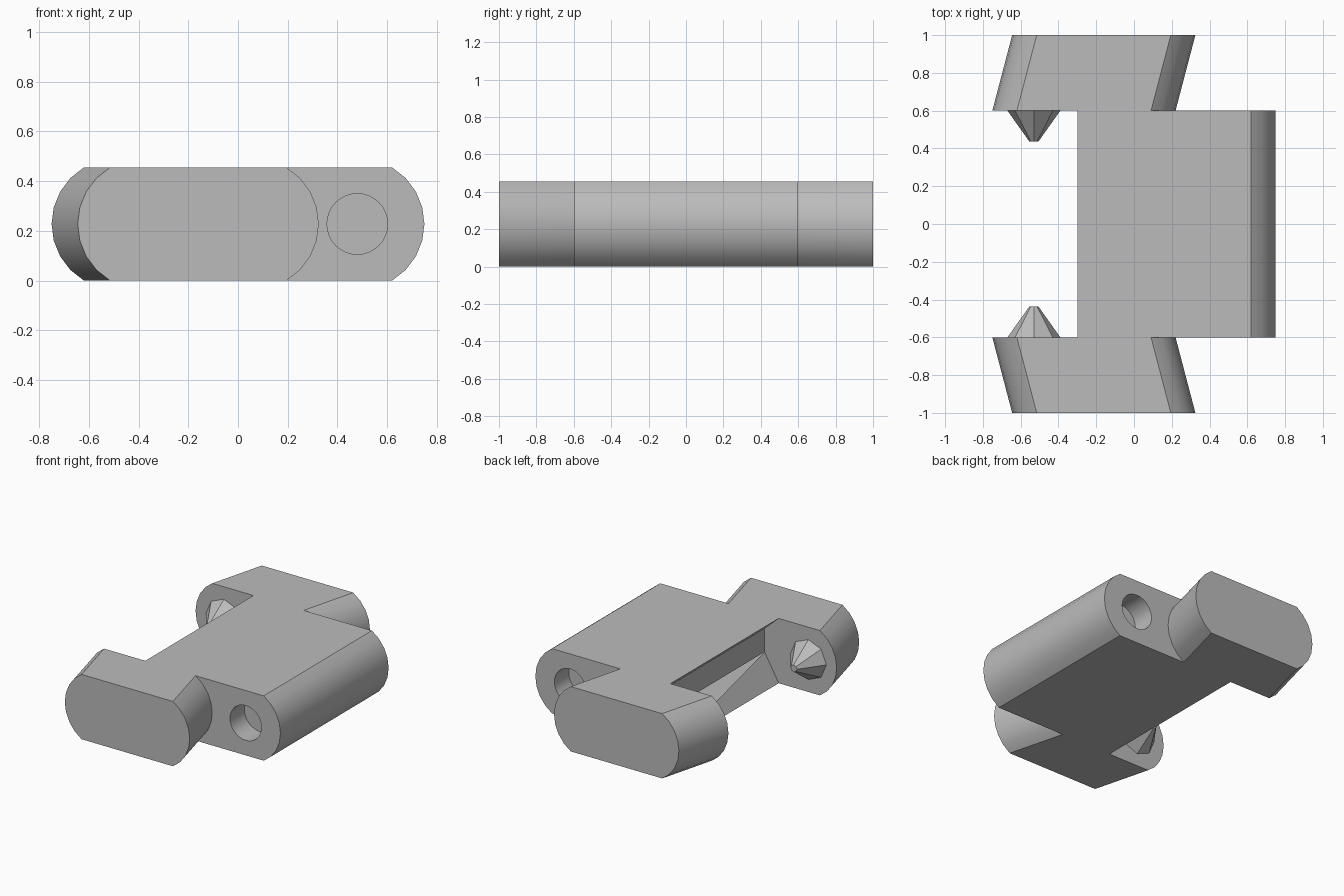
import bpy
import bmesh
from math import asin, cos, sin, radians, pi
from mathutils import Matrix, Vector

if "Cube" in bpy.data.objects:
    bpy.data.objects.remove(bpy.data.objects["Cube"])

HEIGHT, MID = 0.455, 0.2275
BULGE = 0.13
INNER_Y = 0.6

grey = bpy.data.materials.new("plain_grey")
grey.use_nodes = True
grey.diffuse_color = (0.5, 0.5, 0.5, 1)
grey.node_tree.nodes["Principled BSDF"].inputs["Base Color"].default_value = (0.5, 0.5, 0.5, 1)


def finish(name, bm):
    bmesh.ops.recalc_face_normals(bm, faces=bm.faces)
    mesh = bpy.data.meshes.new(name)
    bm.to_mesh(mesh)
    bm.free()
    mesh.materials.append(grey)
    obj = bpy.data.objects.new(name, mesh)
    bpy.context.collection.objects.link(obj)
    return obj


def bulge(x_tip, side, steps=8):
    """Arc of a rounded end, from bottom to top for side 1, top to bottom for -1."""
    r = (MID ** 2 + BULGE ** 2) / (2 * BULGE)
    half = asin(MID / r)
    pts = []
    for i in range(steps + 1):
        a = half * (2 * i / steps - 1)
        pts.append((x_tip + side * r * (cos(a) - 1), MID + side * r * sin(a)))
    return pts


def extrude(name, profile, y0, y1, shear=0):
    """Sweep an x-z profile along y, sliding it sideways by shear."""
    bm = bmesh.new()
    face = bm.faces.new([bm.verts.new((x, y0, z)) for x, z in profile])
    out = bmesh.ops.extrude_face_region(bm, geom=[face])
    verts = [v for v in out["geom"] if isinstance(v, bmesh.types.BMVert)]
    bmesh.ops.translate(bm, verts=verts, vec=(shear, y1 - y0, 0))
    return finish(name, bm)


def cone(name, r0, r1, sides, length, x, y, direction):
    """Cone along y, starting at y and pointing in the given direction."""
    bm = bmesh.new()
    bmesh.ops.create_cone(bm, cap_ends=True, segments=sides, radius1=r0,
                          radius2=r1, depth=length)
    turn = Matrix.Rotation(-direction * pi / 2, 4, "X")
    place = Matrix.Translation(Vector((x, y + direction * length / 2, MID)))
    bm.transform(place @ turn)
    return finish(name, bm)


# Main plate: rounded on one long side, grooved on the other
groove = [(-0.3, HEIGHT), (-0.19, 0.355), (-0.19, 0.19), (-0.3, 0)]
body = extrude("link_body", bulge(0.75, 1) + groove, -INNER_Y, INNER_Y)

# Slanted arms joined on, and pin sockets cut out, at both ends
helpers = []
arm_profile = bulge(0.22, 1) + bulge(-0.75, -1)
for s in (1, -1):
    arm = extrude("arm_helper", arm_profile, s * INNER_Y, s, 0.105)
    hole = cone("socket_cutter", 0.122, 0.122, 32, 0.2, 0.48, s * (INNER_Y - 0.16), s)
    for other, operation in ((arm, "UNION"), (hole, "DIFFERENCE")):
        mod = body.modifiers.new(operation.title(), "BOOLEAN")
        mod.object, mod.operation, mod.solver = other, operation, "EXACT"
        other.hide_render = True
        helpers.append(other)

# Bake the joined shape and drop the helpers
graph = bpy.context.evaluated_depsgraph_get()
mesh = bpy.data.meshes.new_from_object(body.evaluated_get(graph))
body.modifiers.clear()
body.data = mesh
for obj in helpers:
    bpy.data.objects.remove(obj)

# Merge leftover coplanar pieces, then smooth the curved surfaces
bm = bmesh.new()
bm.from_mesh(mesh)
bmesh.ops.remove_doubles(bm, verts=bm.verts, dist=0.0001)
bmesh.ops.dissolve_limit(bm, angle_limit=radians(0.5), verts=bm.verts, edges=bm.edges)
bm.to_mesh(mesh)
bm.free()
mesh.shade_smooth()
mesh.set_sharp_from_angle(angle=radians(30))

# Faceted pins on the inner faces of the arms
for s, name in ((1, "back_pin"), (-1, "front_pin")):
    cone(name, 0.14, 0.025, 8, 0.162, -0.53, s * INNER_Y, -s)
